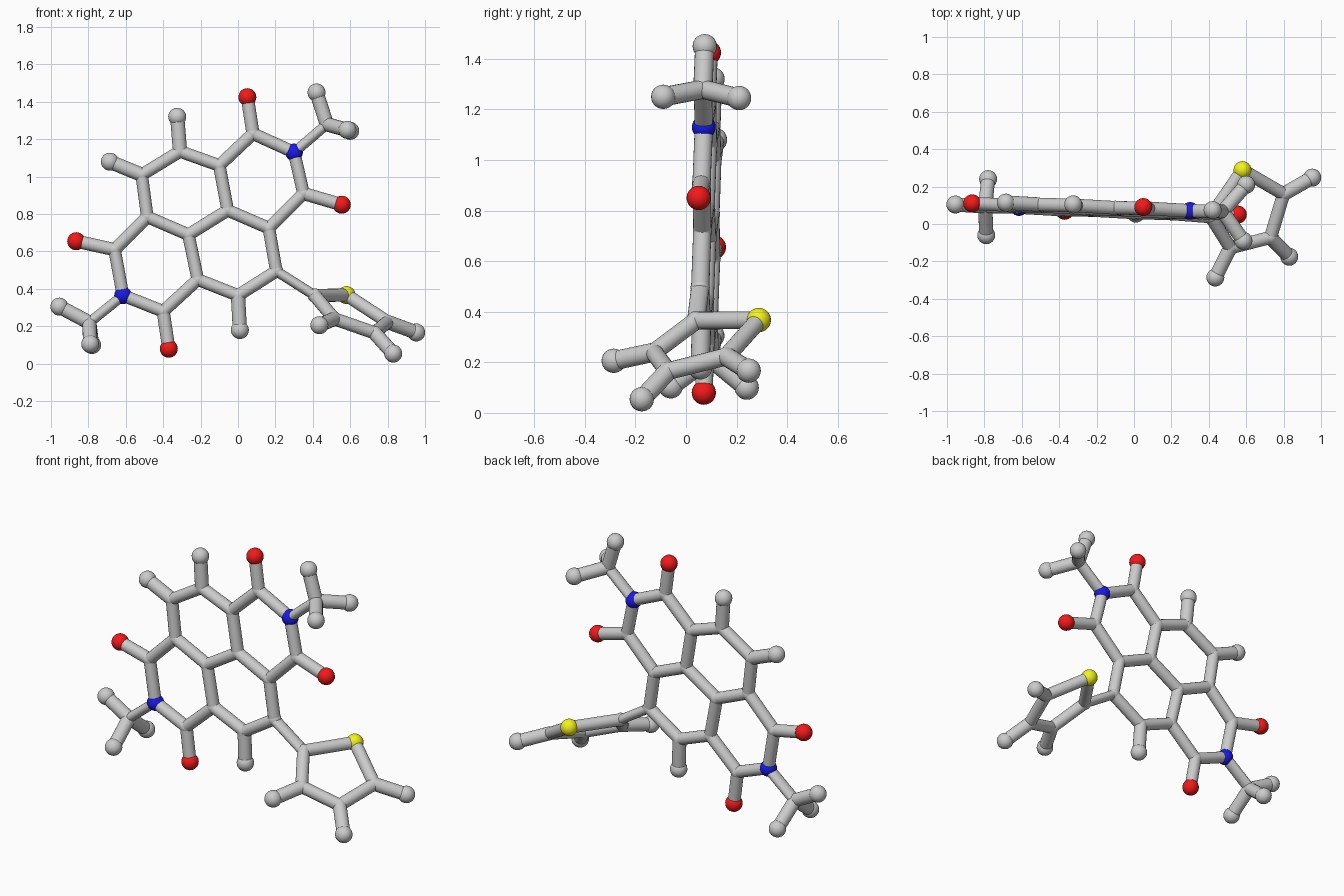
import bpy, bmesh
from mathutils import Vector, Matrix

if "Cube" in bpy.data.objects:
    bpy.data.objects.remove(bpy.data.objects["Cube"])

# Atoms lying in the flat fused-ring plate, given as (x, z)
flat = {
    'O1': (.05, 1.425), 'C1': (.08, 1.23), 'N1': (.30, 1.13), 'M1': (.475, 1.28),
    'H1': (.42, 1.45), 'C2': (.35, .91), 'O2': (.555, .85), 'C3': (.165, .725),
    'C4': (-.055, .82), 'C5': (-.10, 1.06), 'C6': (-.31, 1.135), 'H6': (-.325, 1.32),
    'C7': (-.515, 1.01), 'H7': (-.685, 1.08), 'C8': (-.485, .785), 'C9': (-.265, .69),
    'C10': (-.215, .45), 'C11': (0, .365), 'H11': (.01, .18), 'C12': (.205, .495),
    'C13': (-.66, .61), 'O3': (-.865, .655), 'N2': (-.615, .365), 'C14': (-.40, .28),
    'O4': (-.37, .08), 'M2': (-.795, .22), 'H2': (-.955, .305),
}
P = {k: Vector((x, .051 - .0463 * x + .0294 * z, z)) for k, (x, z) in flat.items()}

# Out-of-plane atoms: methyl ends and the tilted five-sided ring
P.update({k: Vector(v) for k, v in {
    'H1a': (.60, .21, 1.245), 'H1b': (.585, -.09, 1.25),
    'H2a': (-.78, .24, .10), 'H2b': (-.79, -.06, .105),
    'T1': (.41, .04, .365), 'S1': (.58, .288, .367), 'T2': (.515, -.127, .24),
    'T3': (.73, -.072, .165), 'T4': (.80, .16, .223),
    'H12': (.435, -.286, .206), 'H13': (.83, -.175, .054), 'H14': (.953, .248, .167),
}.items()})


def finish(bm, name, color=None):
    me = bpy.data.meshes.new(name)
    bm.to_mesh(me)
    bm.free()
    ob = bpy.data.objects.new(name, me)
    bpy.context.collection.objects.link(ob)
    if color:
        mat = bpy.data.materials.new(name + "_color")
        mat.diffuse_color = color
        mat.use_nodes = True
        mat.node_tree.nodes["Principled BSDF"].inputs["Base Color"].default_value = mat.diffuse_color
        me.materials.append(mat)
    bpy.ops.object.select_all(action='DESELECT')
    ob.select_set(True)
    bpy.context.view_layer.objects.active = ob
    bpy.ops.object.shade_smooth_by_angle()


def balls(name, keys, r, color=None):
    bm = bmesh.new()
    for k in keys:
        bmesh.ops.create_uvsphere(bm, u_segments=24, v_segments=14, radius=r,
                                  matrix=Matrix.Translation(P[k]))
    finish(bm, name, color)


def rods(name, paths, r, flatten=1.0):
    """Rods along chains of atoms; flatten narrows them within the plate."""
    bm = bmesh.new()
    for path in paths:
        keys = path.split()
        for a, b in zip(keys, keys[1:]):
            d = P[b] - P[a]
            w = d.normalized()
            u = w.cross(Vector((0, 1, 0))).normalized()
            rot = Matrix((u, w.cross(u), w)).transposed().to_4x4()
            m = Matrix.Translation((P[a] + P[b]) / 2) @ rot @ Matrix.Diagonal((flatten, 1, 1, 1))
            bmesh.ops.create_cone(bm, cap_ends=True, segments=20, radius1=r, radius2=r,
                                  depth=d.length, matrix=m)
    finish(bm, name)


# Rods
rods("fused_ring_rods", ["C1 N1 C2 C3 C4 C5 C1", "C5 C6 C7 C8 C9 C4",
                         "C9 C10 C11 C12 C3", "C8 C13 N2 C14 C10"], .036, .93)
rods("oxygen_rods", ["C1 O1", "C2 O2", "C13 O3", "C14 O4"], .035)
rods("side_ring_rods", ["T1 S1 T4 T3 T2 T1"], .035)
rods("link_rods", ["N1 M1", "N2 M2", "C12 T1"], .036, .75)
rods("hydrogen_rods", ["C6 H6", "C7 H7", "C11 H11", "H1 M1 H1a", "M1 H1b",
                       "H2 M2 H2a", "M2 H2b", "T2 H12", "T3 H13", "T4 H14"], .038)

# Balls
balls("carbon_joints", [k for k in P if k[0] in "CMT"], .038)
balls("hydrogen_balls", [k for k in P if k[0] == 'H'], .048)
balls("oxygen_balls", [k for k in P if k[0] == 'O'], .048, (.9, .01, .01, 1))
balls("nitrogen_balls", ['N1', 'N2'], .047, (.01, .01, .85, 1))
balls("sulfur_ball", ['S1'], .048, (.9, .9, .01, 1))
